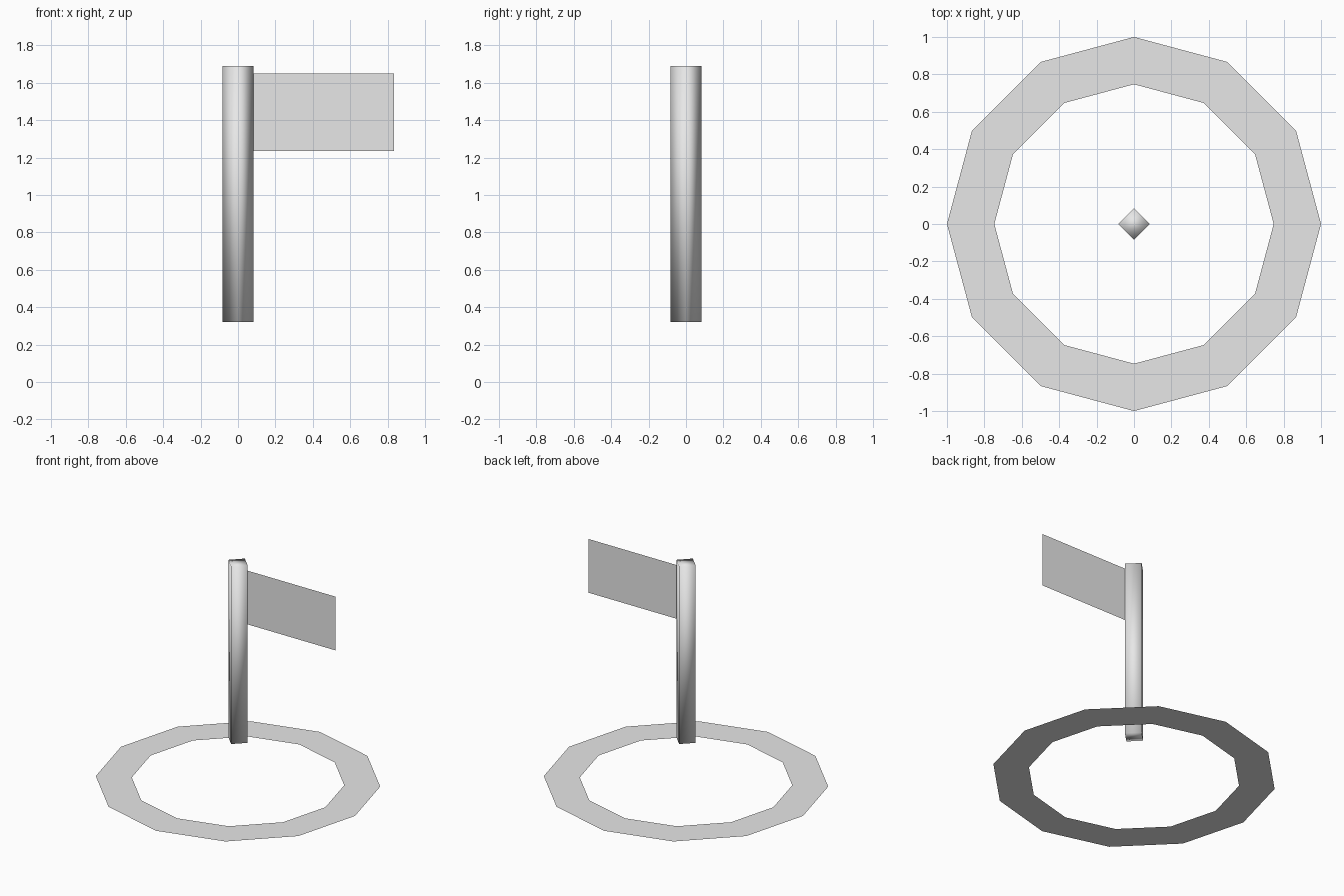
import bpy, bmesh
from math import cos, sin, tau

cube = bpy.data.objects.get("Cube")
if cube:
    bpy.data.objects.remove(cube, do_unlink=True)

grey = bpy.data.materials.new("light_grey")
grey.use_nodes = True
colour = (0.8, 0.8, 0.8, 1)
grey.diffuse_color = colour
grey.node_tree.nodes["Principled BSDF"].inputs["Base Color"].default_value = colour


def circle(bm, sides, radius, z):
    """Ring of vertices, the first one on +x."""
    return [bm.verts.new((radius * cos(tau * i / sides), radius * sin(tau * i / sides), z))
            for i in range(sides)]


def bridge(bm, a, b):
    """Join two equal vertex rings with quads."""
    for i in range(len(a)):
        j = (i + 1) % len(a)
        bm.faces.new((a[i], a[j], b[j], b[i]))


def finish(bm, name, smooth=False):
    mesh = bpy.data.meshes.new(name)
    for face in bm.faces:
        face.smooth = smooth
    bm.to_mesh(mesh)
    bm.free()
    mesh.materials.append(grey)
    obj = bpy.data.objects.new(name, mesh)
    bpy.context.collection.objects.link(obj)
    return obj


# Flat twelve-sided ground ring, facing up
bm = bmesh.new()
bridge(bm, circle(bm, 12, 1.0, 0), circle(bm, 12, 0.747, 0))
finish(bm, "ground_ring")

# Floating four-sided pole, smooth shaded all over including the caps
POLE_RADIUS = 0.083
bm = bmesh.new()
bottom = circle(bm, 4, POLE_RADIUS, 0.32)
top = circle(bm, 4, POLE_RADIUS, 1.69)
bridge(bm, bottom, top)
bm.faces.new(top)
bm.faces.new(bottom[::-1])
finish(bm, "pole", smooth=True)

# Single-sheet flag on the model's left, facing front
bm = bmesh.new()
low, high, end = 1.235, 1.65, 0.835
corners = [(POLE_RADIUS, low), (end, low), (end, high), (POLE_RADIUS, high)]
bm.faces.new([bm.verts.new((x, 0, z)) for x, z in corners])
finish(bm, "flag")
